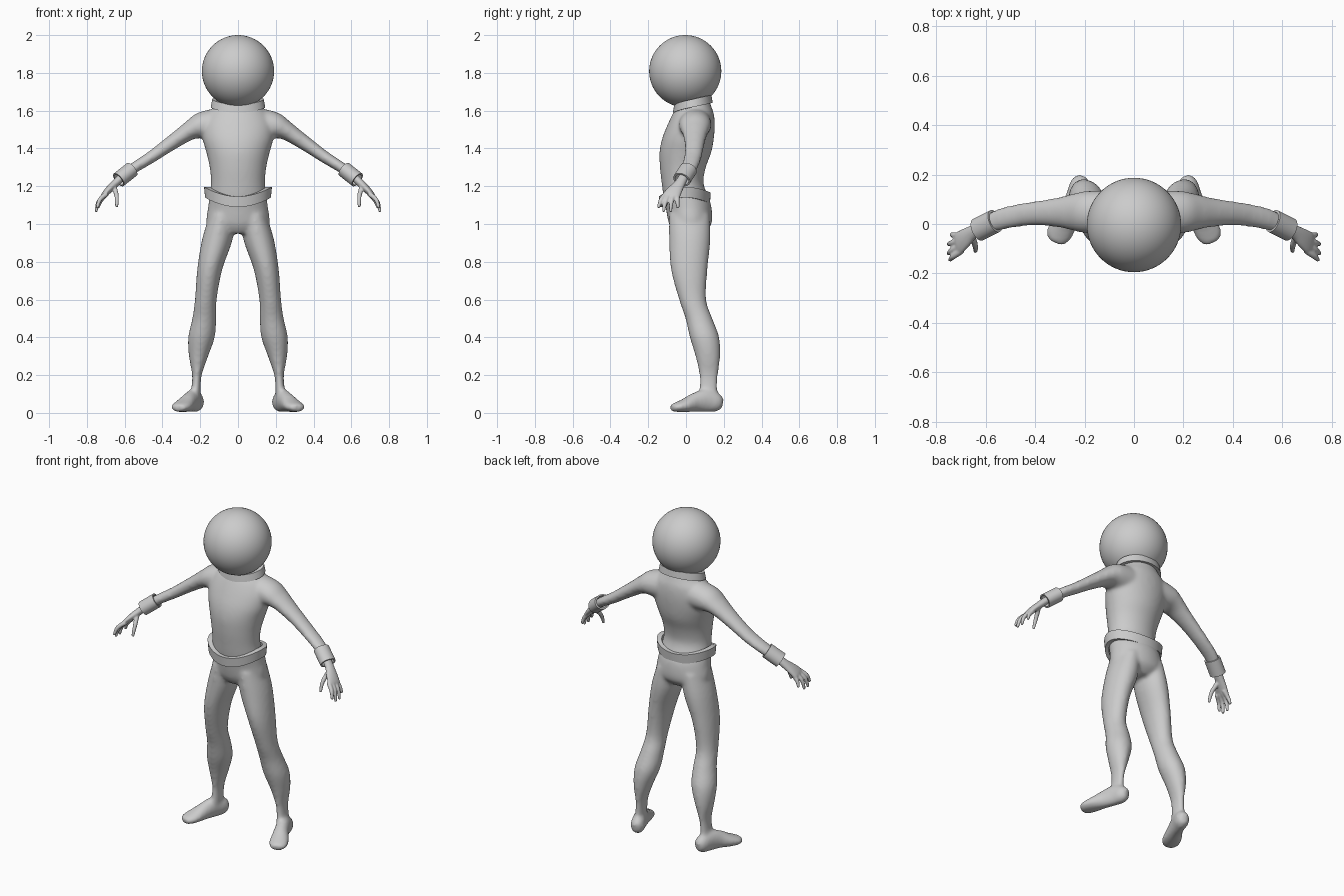
import bpy, bmesh, math
from mathutils import Vector

if "Cube" in bpy.data.objects:
    bpy.data.objects.remove(bpy.data.objects["Cube"])

X, Y, Z = Vector((1, 0, 0)), Vector((0, 1, 0)), Vector((0, 0, 1))


def spline(rows, steps=4):
    """Catmull-Rom interpolation of section rows."""
    out = []
    for i in range(len(rows) - 1):
        p = [rows[max(i - 1, 0)], rows[i], rows[i + 1], rows[min(i + 2, len(rows) - 1)]]
        for k in range(steps):
            t = k / steps
            out.append([0.5 * (2 * b + (c - a) * t + (2 * a - 5 * b + 4 * c - d) * t * t
                               + (3 * b - a - 3 * c + d) * t ** 3) for a, b, c, d in zip(*p)])
    return out + [list(rows[-1])]


def skin(bm, rings, closed=False):
    """Join rings of points into a surface."""
    vs = [[bm.verts.new(p) for p in r] for r in rings]
    n = len(vs[0])
    for i in range(len(vs) if closed else len(vs) - 1):
        a, b = vs[i], vs[(i + 1) % len(vs)]
        for j in range(n):
            bm.faces.new((a[j], a[(j + 1) % n], b[(j + 1) % n], b[j]))
    if not closed:
        bm.faces.new(vs[0])
        bm.faces.new(vs[-1])


def loft(bm, rows, side=1, hint=Y, axis=None, n=24):
    """Elliptical tube through rows of (x, y, z, radius a, radius b)."""
    rows = spline(rows)
    pts = [Vector(r[:3]) for r in rows]
    rings = []
    for i, r in enumerate(rows):
        t = axis or (pts[min(i + 1, len(pts) - 1)] - pts[max(i - 1, 0)]).normalized()
        u = hint.cross(t).normalized()
        v = t.cross(u)
        ring = []
        for k in range(n):
            w = 2 * math.pi * k / n
            p = pts[i] + u * (math.cos(w) * r[3]) + v * (math.sin(w) * r[4])
            ring.append((p.x * side, p.y, p.z))
        rings.append(ring)
    skin(bm, rings)


def finish(bm, name, voxel=None, smooth=0, angle=None):
    bmesh.ops.recalc_face_normals(bm, faces=bm.faces)
    me = bpy.data.meshes.new(name)
    bm.to_mesh(me)
    bm.free()
    ob = bpy.data.objects.new(name, me)
    bpy.context.collection.objects.link(ob)
    for p in me.polygons:
        p.use_smooth = True
    if voxel:
        m = ob.modifiers.new("blend", 'REMESH')
        m.mode, m.voxel_size, m.use_smooth_shade = 'VOXEL', voxel, True
        m = ob.modifiers.new("soften", 'SMOOTH')
        m.factor, m.iterations = 0.5, smooth
    if angle:
        bpy.ops.object.select_all(action='DESELECT')
        ob.select_set(True)
        bpy.context.view_layer.objects.active = ob
        bpy.ops.object.shade_smooth_by_angle(angle=math.radians(angle))
    return ob


def band(name, point, inner=0.85, n=48):
    """Closed strap; point(angle, radial factor, -1..1 height)."""
    bm = bmesh.new()
    corners = [(inner, -1), (1, -1), (1, 1), (inner, 1)]
    skin(bm, [[point(2 * math.pi * k / n, f, h) for f, h in corners] for k in range(n)], True)
    return finish(bm, name, angle=40)


# Suit body: torso, legs, feet and arms blended into one skin
bm = bmesh.new()
torso = [(.95, .10, -.06, .09), (1.0, .165, -.09, .135), (1.09, .158, -.108, .135),
         (1.15, .151, -.12, .115), (1.22, .143, -.129, .092), (1.3, .15, -.138, .105),
         (1.38, .168, -.140, .134), (1.45, .187, -.127, .147), (1.52, .19, -.10, .152),
         (1.58, .165, -.072, .148), (1.62, .125, -.05, .135), (1.66, .10, -.03, .12)]
loft(bm, [(0, (f + b) / 2, z, w, (b - f) / 2) for z, w, f, b in torso], axis=Z, n=40)

leg = [(1.05, .02, .15, -.09, .125), (.92, .028, .190, -.09, .13), (.76, .083, .216, -.08, .114),
       (.6, .113, .228, -.037, .107), (.5, .115, .242, -.003, .14), (.4, .123, .264, .02, .176),
       (.3, .158, .260, .05, .181), (.2, .192, .243, .07, .170), (.12, .198, .248, .068, .167),
       (.06, .2, .255, .06, .175)]
foot = [(.207, .192, .05, .022, .03), (.217, .165, .055, .04, .05), (.236, .11, .065, .040, .062),
        (.26, .05, .056, .043, .052), (.285, 0, .041, .053, .038), (.305, -.045, .031, .053, .027),
        (.318, -.076, .026, .034, .019)]
arm = [(.10, .05, 1.53, .085, .085), (.19, .048, 1.522, .072, .086), (.25, .048, 1.497, .052, .074),
       (.30, .047, 1.465, .044, .062), (.38, .044, 1.41, .037, .051), (.46, .036, 1.354, .032, .047),
       (.54, .019, 1.304, .029, .044), (.60, -.005, 1.262, .028, .036)]
for s in (1, -1):
    loft(bm, [((a + b) / 2, (f + k) / 2, z, (b - a) / 2, (k - f) / 2) for z, a, b, f, k in leg], s, axis=Z)
    loft(bm, foot, s, hint=Z)
    loft(bm, arm, s)
finish(bm, "suit_body", 0.01, 10)

# Hands with curled fingers, one per side
palm = [(.60, -.005, 1.262, .022, .026), (.65, -.032, 1.215, .021, .029),
        (.685, -.058, 1.18, .019, .040), (.708, -.075, 1.155, .015, .045), (.718, -.08, 1.143, .010, .040)]
fingers = [((.695, -.106, 1.16), (.732, -.132, 1.128), (.745, -.146, 1.085)),
           ((.70, -.086, 1.158), (.738, -.108, 1.118), (.752, -.120, 1.064)),
           ((.70, -.064, 1.158), (.738, -.077, 1.118), (.752, -.082, 1.064)),
           ((.695, -.045, 1.16), (.728, -.046, 1.122), (.740, -.042, 1.085)),
           ((.655, -.050, 1.195), (.642, -.090, 1.145), (.642, -.112, 1.09))]
for s, label in ((1, "left"), (-1, "right")):
    bm = bmesh.new()
    loft(bm, palm, s)
    for root, mid, tip in fingers:
        loft(bm, [(*root, .014, .014), (*mid, .012, .012), (*tip, .008, .008)], s, n=12)
    finish(bm, label + "_hand", 0.005, 4)

# Wrist cuffs
a, b = Vector((.562, .012, 1.289)), Vector((.632, -.023, 1.234))
t = (b - a).normalized()
u = Y.cross(t).normalized()
v = t.cross(u)
for s, label in ((1, "left"), (-1, "right")):
    def cuff(w, f, h):
        p = a.lerp(b, (h + 1) / 2) + (u * math.cos(w) * .042 + v * math.sin(w) * .048) * f
        return (p.x * s, p.y, p.z)
    band(label + "_cuff", cuff, 0.8, 32)


# Belt: high at the hips, dipping at front and back
def belt(w, f, h):
    c, q = math.cos(w), math.sin(w)
    flare = f + (0.015 * h if f == 1 else 0)
    return (.177 * c * flare, -.006 + .135 * q * flare,
            1.168 - (.05 if q < 0 else .03) * q * q + .028 * h)


band("belt", belt)


# Neck collar, tilted down at the front
def collar(w, f, h):
    c, q = math.cos(w), math.sin(w)
    r = f * (1 - .03 * h)
    return (.140 * c * r, .036 + .102 * q * r, 1.640 + .022 * q + .021 * h - (.008 * q ** 4 if q < 0 else 0))


band("collar", collar, 0.75)

# Round helmet
bm = bmesh.new()
bmesh.ops.create_uvsphere(bm, u_segments=64, v_segments=32, radius=.191)
bmesh.ops.translate(bm, verts=bm.verts, vec=(0, -.004, 1.809))
finish(bm, "helmet")
